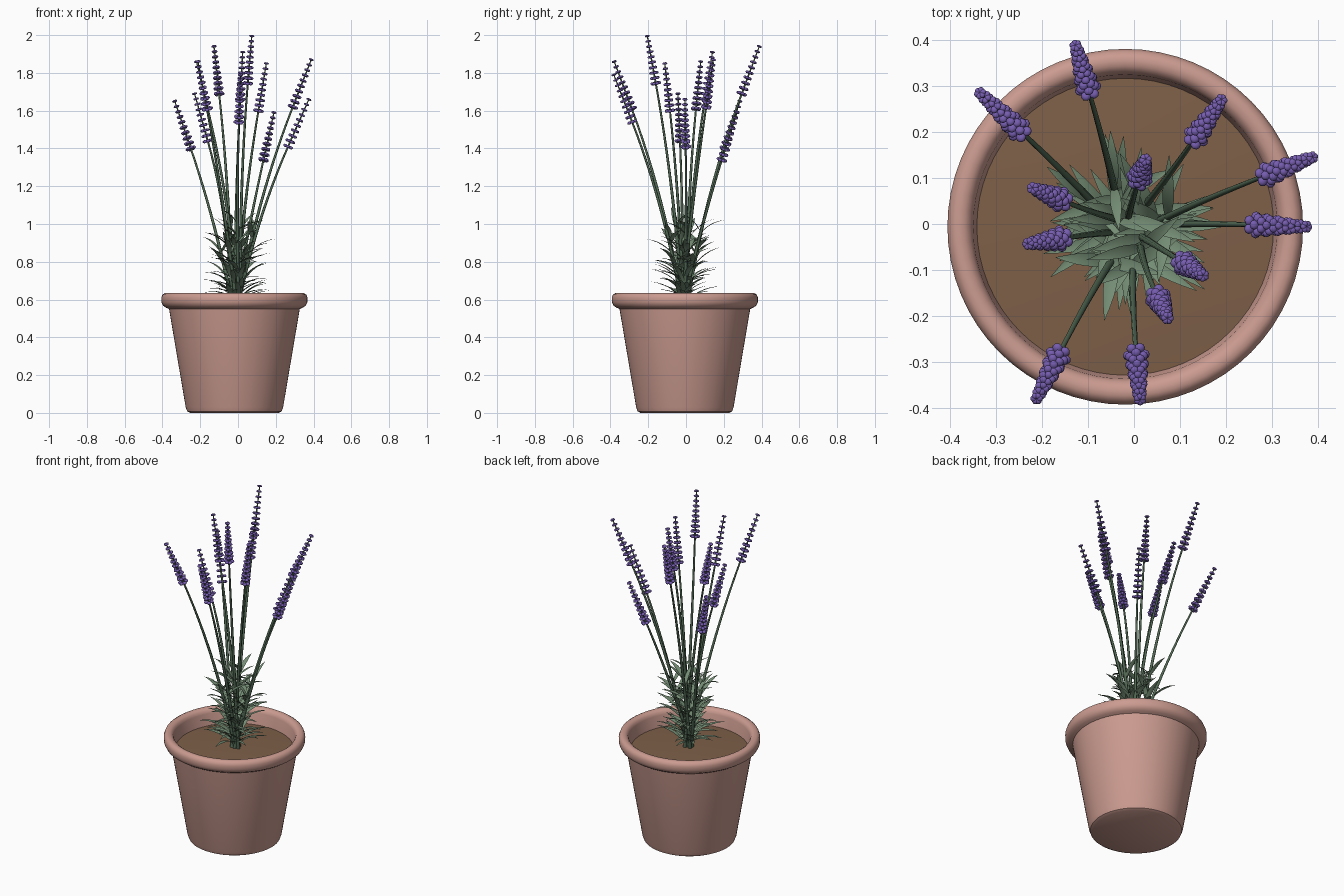
import bpy, bmesh, math, random
from mathutils import Vector, Matrix

if "Cube" in bpy.data.objects:
    bpy.data.objects.remove(bpy.data.objects["Cube"])

random.seed(4)
CX, CY = -0.019, -0.006      # pot centre
SOIL_Z = 0.55


def material(name, rgb):
    m = bpy.data.materials.new(name)
    m.diffuse_color = (*rgb, 1)
    m.use_nodes = True
    m.node_tree.nodes["Principled BSDF"].inputs["Base Color"].default_value = m.diffuse_color
    return m


TERRACOTTA = material("terracotta", (0.60, 0.33, 0.28))
SOIL = material("soil brown", (0.21, 0.117, 0.066))
STEM = material("stem green", (0.085, 0.145, 0.09))
LEAF = material("leaf green", (0.175, 0.265, 0.175))
PURPLE = material("lavender purple", (0.18, 0.11, 0.43))


def finish(name, bm, mat, angle=None):
    me = bpy.data.meshes.new(name)
    bm.to_mesh(me)
    bm.free()
    ob = bpy.data.objects.new(name, me)
    bpy.context.collection.objects.link(ob)
    me.materials.append(mat)
    if angle:
        bpy.ops.object.select_all(action='DESELECT')
        ob.select_set(True)
        bpy.context.view_layer.objects.active = ob
        bpy.ops.object.shade_smooth_by_angle(angle=math.radians(angle))
    return ob


def lathe(name, profile, mat, steps=64):
    bm = bmesh.new()
    vs = [bm.verts.new((CX + r, CY, z)) for r, z in profile]
    es = [bm.edges.new(p) for p in zip(vs, vs[1:])]
    bmesh.ops.spin(bm, geom=vs + es, cent=(CX, CY, 0), axis=(0, 0, 1),
                   angle=math.tau, steps=steps)
    bmesh.ops.remove_doubles(bm, verts=bm.verts, dist=1e-4)
    bmesh.ops.recalc_face_normals(bm, faces=bm.faces)
    return finish(name, bm, mat, 40)


# Pot: tapered body with a rolled rim, hollow inside
lathe("pot", [(0, 0), (0.235, 0), (0.25, 0.008), (0.258, 0.03), (0.346, 0.55),
              (0.362, 0.557), (0.378, 0.568), (0.386, 0.585), (0.387, 0.61),
              (0.381, 0.626), (0.368, 0.634), (0.35, 0.633), (0.337, 0.623),
              (0.331, 0.607), (0.322, 0.53), (0.30, 0.45), (0, 0.45)], TERRACOTTA)

# Soil: nearly flat disc, slightly raised in the middle
soil = lathe("soil", [(0.327, SOIL_Z - 0.012), (0.2, SOIL_Z - 0.004), (0, SOIL_Z)], SOIL)
if soil.data.polygons[0].normal.z < 0:
    soil.data.flip_normals()

# Flower spikes: spike base x, y and tip x, y, z
SPIKES = [(-0.25, 0.205, -0.335, 0.285, 1.65), (-0.10, 0.295, -0.127, 0.388, 1.94),
          (0.135, 0.19, 0.19, 0.27, 1.59), (0.29, 0.107, 0.388, 0.145, 1.87),
          (0.265, -0.002, 0.375, -0.006, 1.66), (0.012, 0.10, 0.025, 0.14, 1.91),
          (-0.16, 0.053, -0.22, 0.078, 1.86), (-0.16, -0.032, -0.23, -0.043, 1.69),
          (0.108, -0.085, 0.15, -0.112, 1.85), (0.052, -0.16, 0.073, -0.205, 1.995),
          (0.005, -0.285, 0.013, -0.382, 1.79), (-0.165, -0.287, -0.212, -0.38, 1.86)]
SPIKE_H = 0.25


def bezier(a, c, b, t):
    return a * (1 - t) ** 2 + c * 2 * t * (1 - t) + b * t * t


def tube(bm, pts, radii, sides=8):
    prev = None
    for i, p in enumerate(pts):
        d = pts[min(i + 1, len(pts) - 1)] - pts[max(i - 1, 0)]
        x = d.cross(Vector((0, 1, 0))).normalized()
        y = d.cross(x).normalized()
        ring = [bm.verts.new(p + radii[i] * (x * math.cos(a) + y * math.sin(a)))
                for a in (math.tau * k / sides for k in range(sides))]
        if prev:
            for k in range(sides):
                j = (k + 1) % sides
                bm.faces.new((prev[k], prev[j], ring[j], ring[k]))
        else:
            bm.faces.new(ring)
        prev = ring
    bm.faces.new(prev)


def leaf(bm, base, heading, rise, length, width):
    # Arching pointed blade with a shallow fold along its middle
    out = Vector((math.cos(heading), math.sin(heading), 0))
    side = Vector((-out.y, out.x, 0))
    p, rows, n = base.copy(), [], 6
    for i in range(n + 1):
        t = i / n
        w = width * (0.25 + 0.75 * math.sin(math.pi * min(1, t * 1.15 + 0.05))
                     if t < 0.5 else 1.0 * (1 - ((t - 0.5) / 0.5) ** 1.6))
        w = max(w, 0.0008) / 2
        e = rise - 0.75 * t
        up = Vector((0, 0, 1)) * math.cos(e) - out * math.sin(e)
        rows.append([bm.verts.new(p + side * w + up * w * 0.25), bm.verts.new(p),
                     bm.verts.new(p - side * w + up * w * 0.25)])
        p = p + (out * math.cos(e) + Vector((0, 0, 1)) * math.sin(e)) * (length / n)
    for a, b in zip(rows, rows[1:]):
        for k in (0, 1):
            bm.faces.new((a[k], a[k + 1], b[k + 1], b[k]))


stems, leaves, buds = bmesh.new(), bmesh.new(), bmesh.new()
for bx, by, tx, ty, tz in SPIKES:
    lo, tip = Vector((bx, by, tz - SPIKE_H)), Vector((tx, ty, tz))
    axis = (tip - lo).normalized()
    # Stem: starts near the middle, bends outward, ends in line with its spike
    root = Vector((-0.008 + random.uniform(-0.022, 0.022),
                   -0.008 + random.uniform(-0.022, 0.022), SOIL_Z - 0.02))
    ctrl = lo - axis * ((lo.z - root.z) * 0.45 / axis.z)
    pts = [bezier(root, ctrl, lo, i / 12) for i in range(13)] + [tip]
    tube(stems, pts, [0.010 - 0.005 * i / 12 for i in range(13)] + [0.003])

    # Leaves: crossed pairs up the lower stem
    turn = random.uniform(0, math.tau)
    for k in range(5):
        f = k / 4
        t = 0.05 + 0.28 * f + random.uniform(-0.015, 0.015)
        q = bezier(root, ctrl, lo, t)
        for s in (0, math.pi):
            leaf(leaves, q, turn + s + k * 1.57 + random.uniform(-0.3, 0.3),
                 random.uniform(0.55, 0.95) + 0.2 * f,
                 random.uniform(0.15, 0.21) - 0.03 * f, random.uniform(0.024, 0.03))

    # Buds: ten whorls of six flattened balls, shrinking to the tip
    rot = axis.to_track_quat('Z', 'Y').to_matrix().to_4x4()
    for w in range(10):
        f = w / 9
        ring, size = 0.018 - 0.0115 * f, 0.0115 - 0.004 * f
        c = lo.lerp(tip, f)
        for k in range(6):
            a = math.tau * (k + 0.5 * (w % 2)) / 6
            m = (Matrix.Translation(c) @ rot
                 @ Matrix.Translation((ring * math.cos(a), ring * math.sin(a), 0))
                 @ Matrix.Diagonal((1, 1, 0.72, 1)))
            bmesh.ops.create_uvsphere(buds, u_segments=8, v_segments=6,
                                      radius=size, matrix=m)

bmesh.ops.recalc_face_normals(stems, faces=stems.faces)
for face in leaves.faces:
    face.normal_update()
    if face.normal.z < 0:
        face.normal_flip()
finish("flower_stems", stems, STEM, 50)
finish("leaves", leaves, LEAF, 50)
finish("flower_buds", buds, PURPLE, 60)
